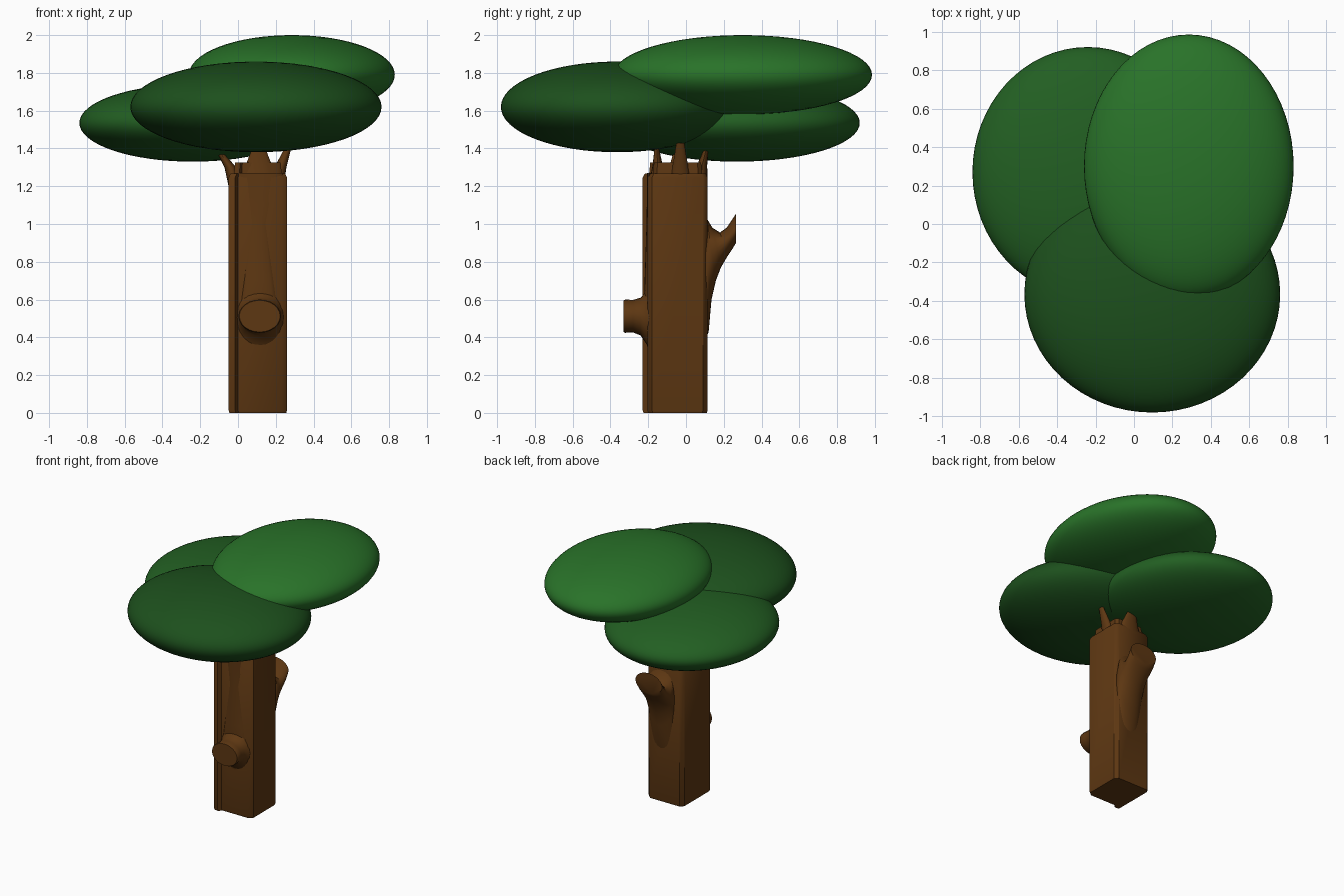
import bpy, bmesh, math
from mathutils import Vector

if "Cube" in bpy.data.objects:
    bpy.data.objects.remove(bpy.data.objects["Cube"])


def material(name, rgb):
    m = bpy.data.materials.new(name)
    m.diffuse_color = (*rgb, 1)
    m.use_nodes = True
    m.node_tree.nodes["Principled BSDF"].inputs["Base Color"].default_value = m.diffuse_color
    return m


bark = material("bark", (0.11, 0.038, 0.006))


def loft(name, rings, angle=40, bevel=0):
    """Skin a list of equal-length point rings and cap both ends."""
    bm = bmesh.new()
    loops = [[bm.verts.new(p) for p in ring] for ring in rings]
    n = len(loops[0])
    for a, b in zip(loops, loops[1:]):
        for i in range(n):
            j = (i + 1) % n
            bm.faces.new((a[i], a[j], b[j], b[i]))
    bm.faces.new(loops[0][::-1])
    bm.faces.new(loops[-1])
    bmesh.ops.recalc_face_normals(bm, faces=bm.faces)
    me = bpy.data.meshes.new(name)
    bm.to_mesh(me)
    bm.free()
    me.materials.append(bark)
    ob = bpy.data.objects.new(name, me)
    bpy.context.collection.objects.link(ob)
    if bevel:
        mod = ob.modifiers.new("round", 'BEVEL')
        mod.width, mod.segments, mod.limit_method = bevel, 2, 'ANGLE'
    bpy.ops.object.select_all(action='DESELECT')
    ob.select_set(True)
    bpy.context.view_layer.objects.active = ob
    bpy.ops.object.shade_smooth_by_angle(angle=math.radians(angle))
    return ob


def ellipse(c, u, v, n=24):
    c, u, v = Vector(c), Vector(u), Vector(v)
    return [c + u * math.cos(t) + v * math.sin(t)
            for t in (2 * math.pi * i / n for i in range(n))]


# Trunk: squarish column with a lip on the front left corner
section = [(-0.05, -0.225), (-0.015, -0.23), (0.0, -0.205), (0.23, -0.205),
           (0.26, -0.18), (0.26, 0.09), (0.235, 0.115), (-0.025, 0.115),
           (-0.05, 0.09)]
cx, cy = 0.105, -0.045


def slab(z, s):
    return [(cx + (x - cx) * s, cy + (y - cy) * s, z) for x, y in section]


loft("trunk", [slab(0, .97), slab(.015, 1), slab(1.245, 1), slab(1.268, .93)])

# Neck above the shoulders
loft("trunk_neck", [slab(1.25, .82), slab(1.29, .80), slab(1.325, .78)])

# Four prongs under the crown: base, bend, tip, half width, half thickness
prongs = {
    "left":  ((-.015, -.04, 1.20), (-.04, -.04, 1.30), (-.10, -.04, 1.385), (0, .07, 0), (.035, 0, 0)),
    "right": ((.21, -.03, 1.22), (.225, -.03, 1.30), (.275, -.03, 1.43), (0, .06, 0), (.035, 0, 0)),
    "front": ((.11, -.165, 1.22), (.11, -.15, 1.31), (.11, -.155, 1.40), (.10, 0, 0), (0, .03, 0)),
    "back":  ((.11, .085, 1.22), (.11, .085, 1.31), (.11, .108, 1.40), (.10, 0, 0), (0, .03, 0)),
}
for side, (a, b, c, w, t) in prongs.items():
    w, t = Vector(w), Vector(t)
    loft("prong_" + side, [ellipse(a, w, t, 16), ellipse(b, w * .7, t * .9, 16),
                           ellipse(c, w * .35, t * .4, 16)])

# Shallow ridge tapering up the front face
loft("front_ridge", [ellipse((.11, -.195, z), (w, 0, 0), (0, d, 0), 16)
                     for z, w, d in [(.35, .06, .01), (.5, .11, .03), (.7, .085, .024),
                                     (1.0, .05, .014), (1.15, .10, .012), (1.27, .13, .012)]])

# Sawn front stub, flared where it meets the trunk
loft("front_stub", [ellipse((.115, y, z), (rx, 0, 0), (0, 0, rz))
                    for y, z, rx, rz in [(-.19, .505, .13, .17), (-.21, .505, .12, .14),
                                         (-.24, .51, .108, .10), (-.28, .512, .11, .086),
                                         (-.322, .512, .113, .088), (-.33, .512, .108, .084)]])

# Rear branch sweeping upward to a vertical cut; rings span lower to upper edge
branch = [((.09, .35), (.07, .40), .08), ((.12, .43), (.07, .75), .10),
          ((.135, .60), (.08, .97), .115), ((.158, .70), (.11, 1.03), .12),
          ((.185, .77), (.14, .98), .115), ((.22, .83), (.18, .955), .112),
          ((.25, .875), (.215, .98), .115), ((.265, .90), (.265, 1.055), .115)]
rings = []
for (y0, z0), (y1, z1), r in branch:
    rings.append(ellipse((.135, (y0 + y1) / 2, (z0 + z1) / 2), (r, 0, 0),
                         (0, (y1 - y0) / 2, (z1 - z0) / 2)))
loft("rear_branch", rings)

# Foliage: three flattened overlapping pads
pads = [("front", (.095, -.365, 1.62), (.665, .615, .24), (.012, .08, .012)),
        ("left", (-.24, .27, 1.535), (.60, .65, .205), (.016, .114, .016)),
        ("top", (.285, .30, 1.79), (.545, .685, .21), (.022, .17, .022))]
for name, loc, rad, rgb in pads:
    bpy.ops.mesh.primitive_uv_sphere_add(segments=64, ring_count=32, radius=1, location=loc)
    ob = bpy.context.object
    ob.name = "foliage_" + name
    ob.scale = rad
    ob.data.materials.append(material("leaves_" + name, rgb))
    bpy.ops.object.shade_smooth()
